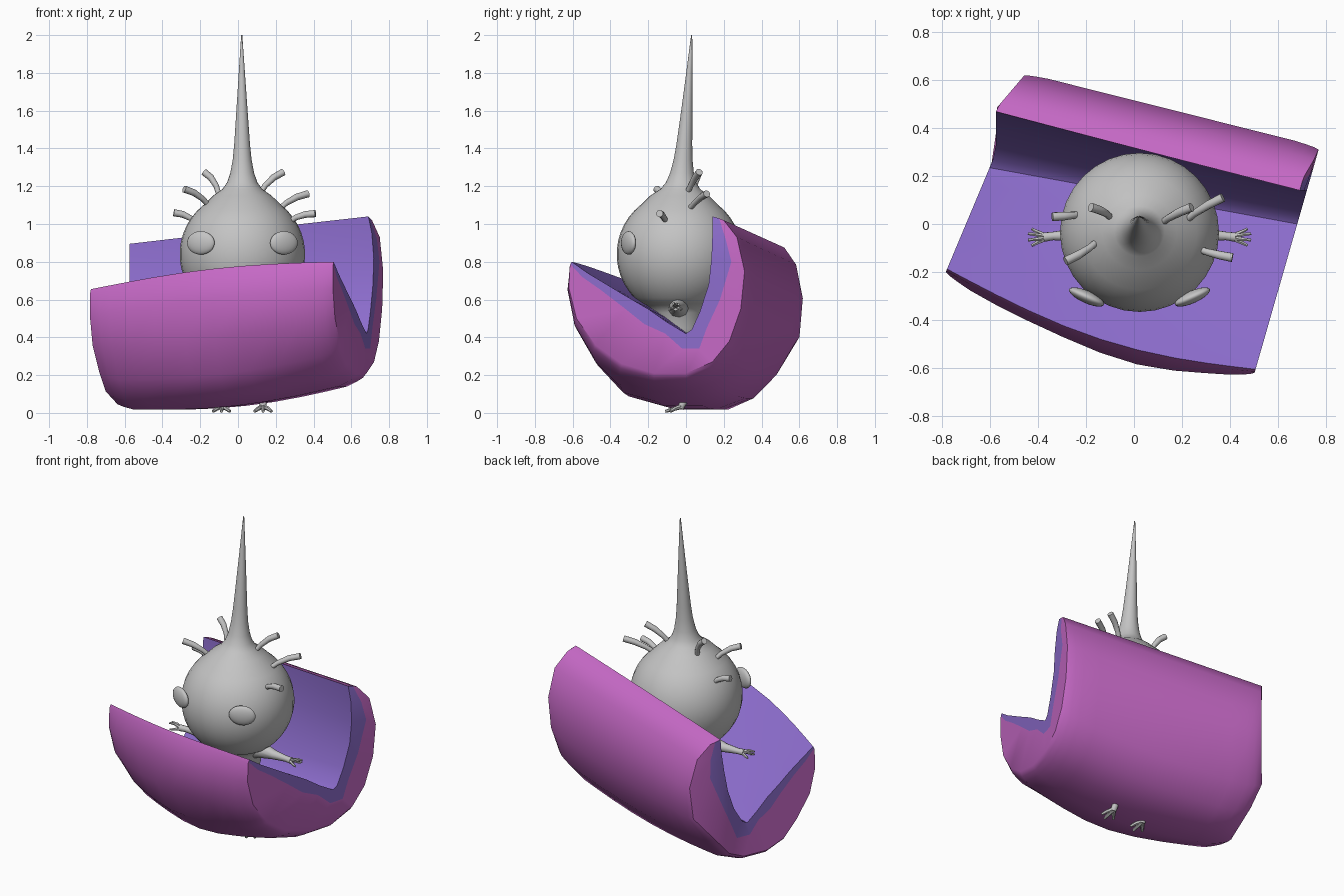
import bpy, bmesh, math
from mathutils import Vector

if "Cube" in bpy.data.objects:
    bpy.data.objects.remove(bpy.data.objects["Cube"])


def material(name, rgb):
    m = bpy.data.materials.new(name)
    m.diffuse_color = (*rgb, 1)
    m.use_nodes = True
    m.node_tree.nodes["Principled BSDF"].inputs["Base Color"].default_value = m.diffuse_color
    return m


GREY = material("grey", (0.55, 0.55, 0.55))
PINK = material("bark_magenta", (0.56, 0.14, 0.56))
PURPLE = material("inner_purple", (0.26, 0.15, 0.60))


def finish(name, bm, mats, angle=40):
    bmesh.ops.recalc_face_normals(bm, faces=bm.faces)
    me = bpy.data.meshes.new(name)
    bm.to_mesh(me)
    bm.free()
    ob = bpy.data.objects.new(name, me)
    bpy.context.collection.objects.link(ob)
    for m in mats:
        me.materials.append(m)
    bpy.ops.object.select_all(action='DESELECT')
    ob.select_set(True)
    bpy.context.view_layer.objects.active = ob
    bpy.ops.object.shade_smooth_by_angle(angle=math.radians(angle))
    return ob


def tube(bm, path, radii, n=10):
    """Capped round tube through the path points."""
    path = [Vector(p) for p in path]
    rings = []
    for i, p in enumerate(path):
        d = (path[min(i + 1, len(path) - 1)] - path[max(i - 1, 0)]).normalized()
        u = d.cross(Vector((0.13, 1, 0.07))).normalized()
        v = d.cross(u)
        rings.append([bm.verts.new(p + radii[i] * (u * math.cos(a) + v * math.sin(a)))
                      for a in (2 * math.pi * k / n for k in range(n))])
    for a, b in zip(rings, rings[1:]):
        for k in range(n):
            bm.faces.new((a[k], a[(k + 1) % n], b[(k + 1) % n], b[k]))
    bm.faces.new(rings[0])
    bm.faces.new(rings[-1])


# Log cross-section (y, z) at the right end: bark, painted rim, notch
BARK = [(-.615, .78), (-.62, .66), (-.58, .5), (-.48, .36), (-.34, .26), (-.17, .21), (0, .21),
        (.14, .27), (.23, .38), (.29, .55), (.31, .75), (.27, .93), (.2, 1.02)]
RIM = [(-.61, .785), (-.55, .72), (-.45, .65), (-.32, .55), (-.22, .47), (-.11, .42), (-.02, .34),
       (.07, .34), (.11, .45), (.18, .6), (.24, .8), (.21, .92), (.175, 1.03)]
NOTCH = [(-.605, .8), (-.52, .74), (-.42, .68), (-.32, .62), (-.2, .55), (-.1, .48), (0, .42),
         (.03, .44), (.075, .54), (.12, .68), (.135, .82), (.14, .95), (.14, 1.04)]


def clamp(v):
    return min(1, max(0, v))


def log_point(p, i, t, inner):
    """Place a section point at t = 0 (right end) to 1 (left end)."""
    y, z = p
    yl = 0.345 + 0.88 * y
    if inner:
        yl -= 0.12 * max(0, 1 - abs(i - 6.4) / 5)
    else:
        yl -= 0.09 * clamp((.55 - z) / .25) * clamp((y + .5) / .3)
    xr = 0.68 + 0.287 * y - 0.03 * clamp((z - .9) / .13) * clamp(y / .1)
    xl = min(-0.70 + 0.42 * yl, -.575) + 0.85 * max(0, yl - .48)
    s = math.sin(math.pi * t)
    edge = math.sqrt(clamp(min(t, 1 - t) / .08))
    front = clamp((0.15 - y) / 0.4)
    lip = clamp((z - .42) / .38)
    if inner:
        oy, oz = -.085 * s * front * lip, .035 * s * front * lip
    elif i == 0:
        oy, oz = -.09 * s, .03 * s
    else:
        low = clamp((.62 - z) / .3)
        oy = -.11 * s * front + (.012 * edge * (y > .2) - .015 * edge * (y < -.3)) * (i < 11)
        oz = .02 * s * front * (1 - low) - low * (.045 * edge + .055 * s)
        oy += 0.008 * math.sin(9 * t + 1.7 * i) * front * s
    return (xr + (xl - xr) * t, y + (yl - y) * t + oy, z - 0.145 * t + oz)


# Log: bark shell, notch faces and two ends with a painted rim
bm = bmesh.new()
TS = [0, .015, .04, .08, .16, .26, .38, .5, .62, .74, .84, .92, .96, .985, 1]
STEPS = len(TS) - 1
N = len(BARK)
bark, notch = [[[bm.verts.new(log_point(p, i, t, inner)) for i, p in enumerate(prof)]
                for t in TS] for prof, inner in ((BARK, False), (NOTCH, True))]


def skin(a, b, mat):
    for i in range(N - 1):
        bm.faces.new((a[i], a[i + 1], b[i + 1], b[i])).material_index = mat


for k in range(STEPS):
    skin(bark[k], bark[k + 1], 0)
    skin(notch[k], notch[k + 1], 1)
    for i in (0, N - 1):
        bm.faces.new((bark[k][i], bark[k + 1][i], notch[k + 1][i], notch[k][i])).material_index = 0
for k in (0, STEPS):
    rim = [bm.verts.new(log_point(p, i, TS[k], True)) for i, p in enumerate(RIM)]
    skin(bark[k], rim, 0)
    skin(rim, notch[k], 1)
    for i in (0, N - 1):
        bm.faces.new((bark[k][i], rim[i], notch[k][i]))
finish("split_log", bm, [PINK, PURPLE], 42)

# Body: round head drawn up into a long spike, with a narrow torso below
CX, CY, CZ, R = 0.023, -0.035, 0.84, 0.332
prof = [(.07, .3), (.11, .36), (.135, .45), (.15, .53), (.18, .57)]
prof += [(R * math.cos(a), CZ + R * math.sin(a))
         for a in (math.radians(d) for d in range(-52, 53, 8))]
prof += [(.155, 1.15), (.105, 1.185), (.08, 1.22), (.063, 1.27), (.05, 1.34), (.042, 1.42),
         (.033, 1.55), (.023, 1.7), (.013, 1.85), (.003, 2.0)]
bm = bmesh.new()
SEG = 32
rings = []
for r, z in prof:
    lean = 0.065 * max(0, (z - 1.15) / 0.85) ** 0.8
    rings.append([bm.verts.new((CX - lean * .05 + r * math.cos(2 * math.pi * k / SEG),
                                CY + lean + r * math.sin(2 * math.pi * k / SEG), z))
                  for k in range(SEG)])
for a, b in zip(rings, rings[1:]):
    for k in range(SEG):
        bm.faces.new((a[k], a[(k + 1) % SEG], b[(k + 1) % SEG], b[k]))
bm.faces.new(rings[0])
bm.faces.new(rings[-1])
finish("body", bm, [GREY], 60)

# Eyes: flattened ovals resting on the head
for side, name in ((-1, "eye_left"), (1, "eye_right")):
    bm = bmesh.new()
    bmesh.ops.create_uvsphere(bm, u_segments=20, v_segments=12, radius=1)
    ob = finish(name, bm, [GREY], 60)
    ob.scale = (.08, .026, .062)
    ob.rotation_euler = (0, 0, side * math.radians(24))
    ob.location = (CX + side * .22, -.304, .9)

# Hairs: short bent stalks (base, tip)
HAIRS = [((.11, 0, 1.15), (.24, .07, 1.275)), ((.21, .01, 1.07), (.37, .11, 1.16)),
         ((.27, -.105, 1.01), (.41, -.14, 1.055)), ((-.1, .03, 1.15), (-.18, .07, 1.275)),
         ((-.15, -.07, 1.09), (-.285, -.155, 1.185)), ((-.22, .04, 1.0), (-.34, .03, 1.06))]
for n, (a, b) in enumerate(HAIRS):
    a, b = Vector(a), Vector(b)
    bend = Vector((0.02 if a.x < 0 else -0.02, 0, 0.015))
    bm = bmesh.new()
    tube(bm, [a, a.lerp(b, .35) + bend * .6, a.lerp(b, .7) + bend * .6, b],
         [.014, .015, .018, .019])
    finish("hair_%d" % (n + 1), bm, [GREY], 50)

for side, name in ((-1, "left"), (1, "right")):
    # Arm with four thin fingers
    bm = bmesh.new()
    x = lambda d: CX + side * d
    tube(bm, [(x(.08), -.04, .56), (x(.17), -.04, .565), (x(.27), -.045, .56), (x(.36), -.05, .56),
              (x(.40), -.055, .56)], [.075, .05, .028, .018, .02])
    for k, (dy, dz) in enumerate(((-.035, -.01), (-.012, .018), (.015, .015), (.035, -.01))):
        reach = .45 + .015 * (k in (1, 2))
        tube(bm, [(x(.39), -.055 + dy * .2, .56), (x(.43), -.055 + dy * .7, .56 + dz),
                  (x(reach), -.055 + dy, .56 + dz)], [.01, .008, .006], 6)
    finish("arm_" + name, bm, [GREY], 50)

    # Leg and foot with three toes
    bm = bmesh.new()
    fx = CX + side * .11
    tube(bm, [(CX + side * .07, -.02, .36), (fx, -.01, .2), (fx, -.01, .06), (fx, -.03, .025)],
         [.05, .03, .02, .018])
    for dx in (-.045, 0, .045):
        tube(bm, [(fx, -.02, .035), (fx + dx * .6, -.06, .022), (fx + dx, -.11 + abs(dx) * .6, .008)],
             [.014, .011, .008], 6)
    finish("leg_" + name, bm, [GREY], 50)
